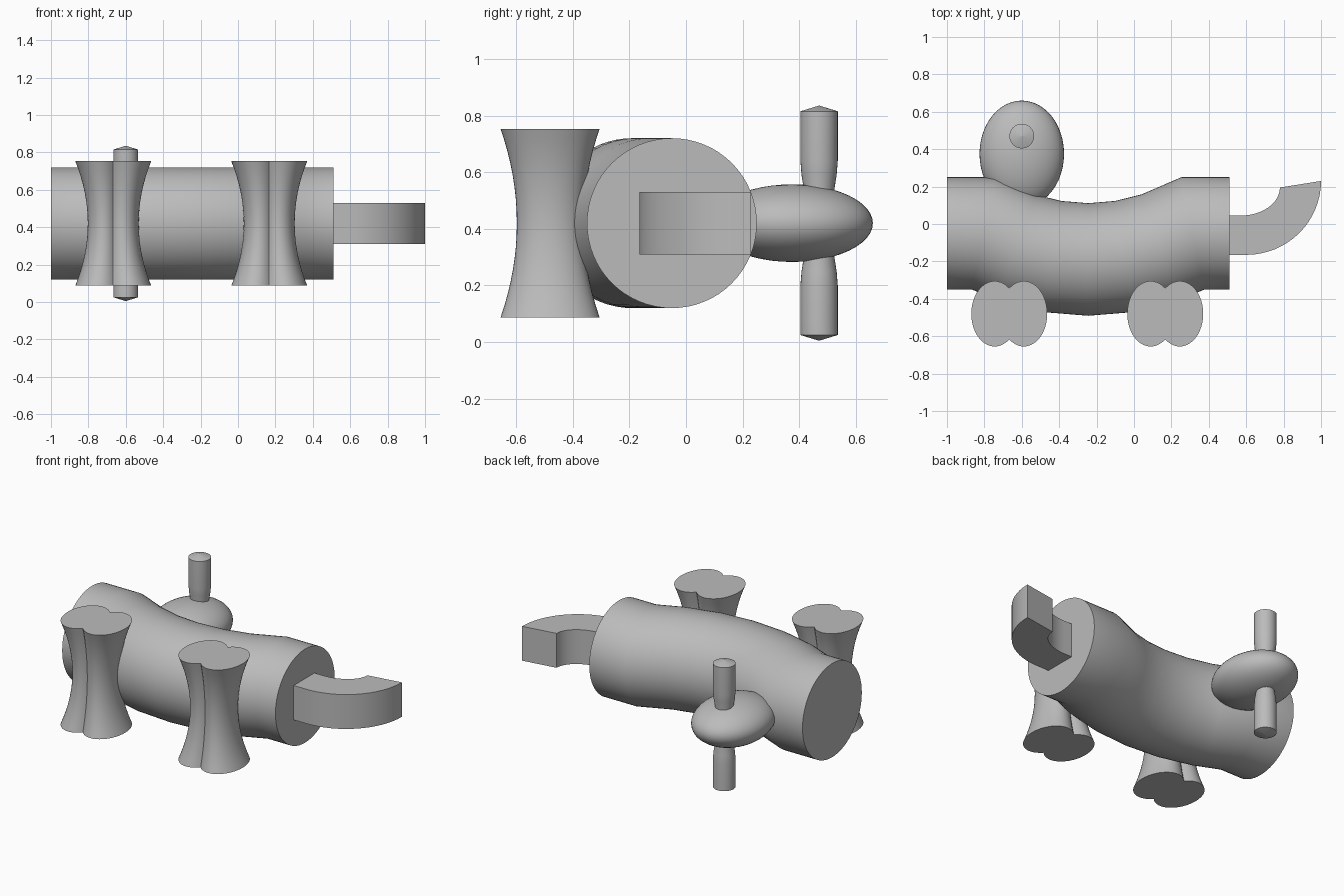
import bpy, bmesh
from math import sin, cos, pi, radians, acos
from mathutils import Vector

cube = bpy.data.objects.get("Cube")
if cube:
    bpy.data.objects.remove(cube, do_unlink=True)

grey = bpy.data.materials.new("plain grey")
grey.use_nodes = True
grey.diffuse_color = (0.5, 0.5, 0.5, 1)
grey.node_tree.nodes["Principled BSDF"].inputs["Base Color"].default_value = (0.5, 0.5, 0.5, 1)

MID_Z = 0.42


def finish(obj):
    obj.data.materials.append(grey)
    bpy.ops.object.select_all(action='DESELECT')
    obj.select_set(True)
    bpy.context.view_layer.objects.active = obj
    bpy.ops.object.shade_smooth_by_angle(angle=radians(30))
    return obj


def loft(name, rings):
    """Skin a list of equal rings and cap both ends."""
    bm = bmesh.new()
    loops = [[bm.verts.new(p) for p in ring] for ring in rings]
    n = len(loops[0])
    for a, b in zip(loops, loops[1:]):
        for i in range(n):
            j = (i + 1) % n
            bm.faces.new((a[i], a[j], b[j], b[i]))
    bm.faces.new(loops[0][::-1])
    bm.faces.new(loops[-1])
    bmesh.ops.recalc_face_normals(bm, faces=bm.faces)
    mesh = bpy.data.meshes.new(name)
    bm.to_mesh(mesh)
    bm.free()
    obj = bpy.data.objects.new(name, mesh)
    bpy.context.collection.objects.link(obj)
    return finish(obj)


# Body: round tube with mitred rings along a bent path
half_turn, half_span, mid_x, end_y = radians(28), 0.56, -0.245, -0.05
bend = half_span / sin(half_turn)
path = [Vector((-1, end_y))]
for k in range(7):
    a = half_turn * (k / 3 - 1)
    path.append(Vector((mid_x + bend * sin(a), end_y + bend * (cos(half_turn) - cos(a)))))
path.append(Vector((0.51, end_y)))
rings = []
for k, p in enumerate(path):
    before = (p - path[k - 1]).normalized() if k else Vector((1, 0))
    after = (path[k + 1] - p).normalized() if k < len(path) - 1 else Vector((1, 0))
    along = (before + after).normalized()
    across = Vector((-along.y, along.x)) / along.dot(before)
    ring = []
    for i in range(64):
        t = 2 * pi * i / 64
        q = p + across * 0.3 * cos(t)
        ring.append((q.x, q.y, MID_Z + 0.3 * sin(t)))
    rings.append(ring)
loft("body", rings)

# Legs: two merged oval lobes, narrowed at the waist
offset, lobe_x, lobe_y = 0.078, 0.125, 0.175
limit = acos(-offset / lobe_x)
angles = [limit * (i / 16 - 1) for i in range(33)]
right_lobe = [(offset + lobe_x * cos(t), lobe_y * sin(t)) for t in angles]
outline = right_lobe + [(-x, -y) for x, y in right_lobe[1:-1]]
for name, cx in (("right_leg", -0.667), ("left_leg", 0.167)):
    rings = []
    for k in range(17):
        u = k / 8 - 1
        s = 0.67 + 0.33 * u * u
        rings.append([(cx + x * s, -0.48 + y * s, MID_Z + 0.333 * u) for x, y in outline])
    loft(name, rings)

# Head: flattened ellipsoid
bpy.ops.mesh.primitive_uv_sphere_add(segments=48, ring_count=24, radius=1, location=(-0.6, 0.375, MID_Z))
head = bpy.context.object
head.name = "head"
head.scale = (0.226, 0.285, 0.137)
finish(head)

# Crossing post: slightly pinched at the head, with shallow conical tips
half_profile = [(0.415, 0.001), (0.395, 0.066), (0.22, 0.066), (0.17, 0.062), (0.12, 0.054)]
profile = [(-h, r) for h, r in half_profile] + half_profile[::-1]
loft("post", [[(-0.6 + r * cos(2 * pi * i / 32), 0.47 + r * sin(2 * pi * i / 32), MID_Z + h)
               for i in range(32)] for h, r in profile])

# Tail: square-sided hook swept between two quarter ovals
steps = [pi / 2 * i / 16 for i in range(17)]
outer = [(0.6 + 0.4 * sin(t), 0.23 - 0.395 * cos(t)) for t in steps]
inner = [(0.57 + 0.21 * sin(t), 0.195 - 0.15 * cos(t)) for t in steps]
outer.insert(0, (0.505, -0.165))
inner.insert(0, (0.505, 0.045))
loft("tail", [[(*o, 0.31), (*i, 0.31), (*i, 0.53), (*o, 0.53)] for o, i in zip(outer, inner)])
